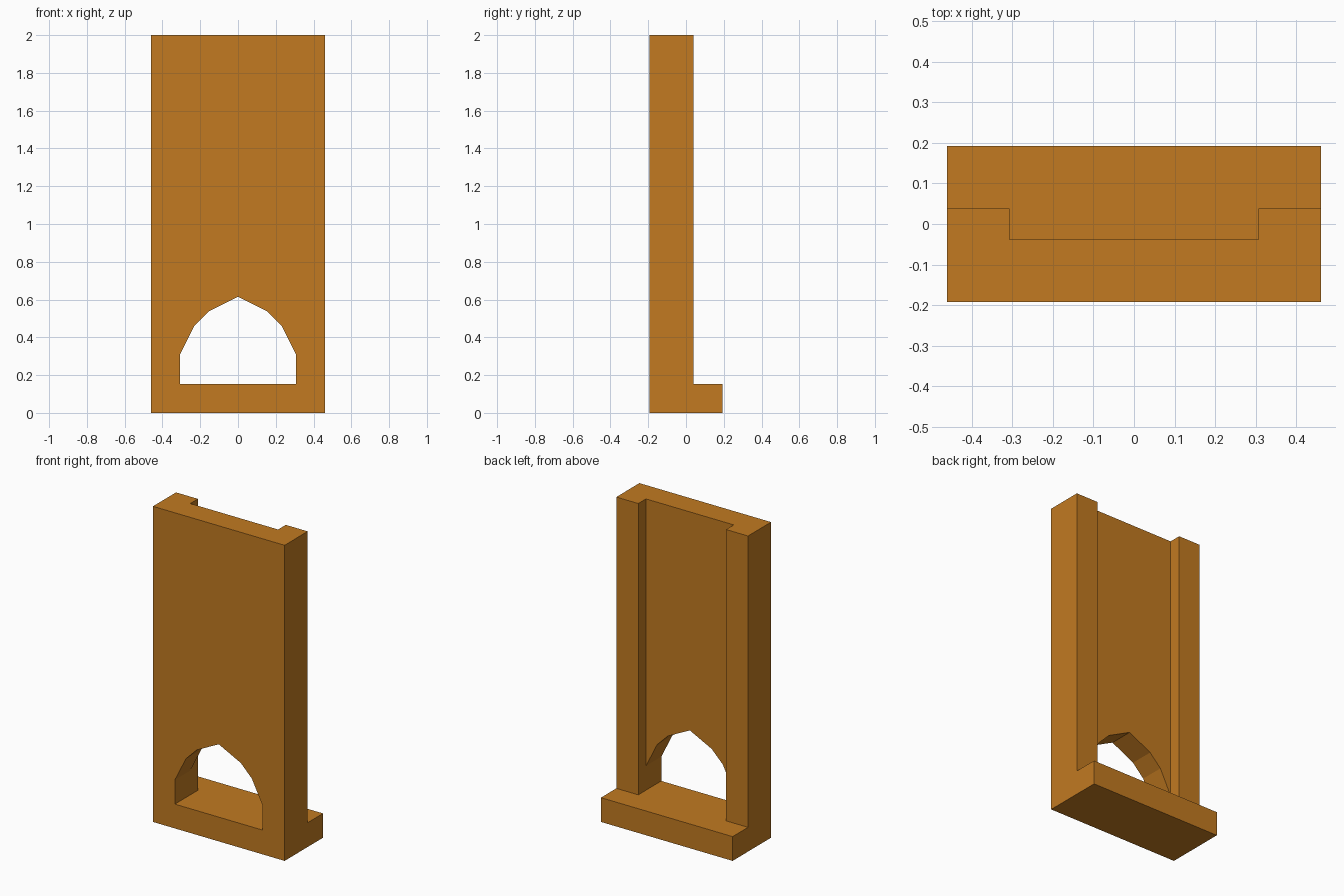
import bpy
import bmesh
from mathutils import Vector

if "Cube" in bpy.data.objects:
    bpy.data.objects.remove(bpy.data.objects["Cube"])

U = 2 / 26  # the model sits on a regular grid, 26 units tall

mat = bpy.data.materials.new("warm_orange_wood")
mat.diffuse_color = (0.539, 0.195, 0.0152, 1)
mat.use_nodes = True
mat.node_tree.nodes["Principled BSDF"].inputs["Base Color"].default_value = mat.diffuse_color


def extrude_front(name, profile, y0, y1):
    """Extrude an (x, z) outline in grid units from y0 to y1."""
    bm = bmesh.new()
    face = bm.faces.new([bm.verts.new((x * U, y0 * U, z * U)) for x, z in profile])
    res = bmesh.ops.extrude_face_region(bm, geom=[face], use_keep_orig=True)
    moved = [g for g in res["geom"] if isinstance(g, bmesh.types.BMVert)]
    bmesh.ops.translate(bm, verts=moved, vec=Vector((0, (y1 - y0) * U, 0)))
    bmesh.ops.recalc_face_normals(bm, faces=bm.faces)
    mesh = bpy.data.meshes.new(name)
    bm.to_mesh(mesh)
    bm.free()
    mesh.materials.append(mat)
    obj = bpy.data.objects.new(name, mesh)
    bpy.context.collection.objects.link(obj)
    return obj


def rect(x0, x1, z0, z1):
    return [(x0, z0), (x1, z0), (x1, z1), (x0, z1)]


# Base slab, deeper than the wall
extrude_front("base", rect(-6, 6, 0, 2), -2.5, 2.5)

# Wall panel with the faceted arch opening reaching down to the base
arch_side = [(4, 2), (4, 4), (3, 6), (2, 7)]
arch = [(-x, z) for x, z in arch_side] + [(0, 8)] + arch_side[::-1]
extrude_front("arched_wall", [(-6, 26), (-6, 2)] + arch + [(6, 2), (6, 26)], -2.5, -0.5)

# Rails up both back edges
rails = extrude_front("back_rails", rect(4, 6, 2, 26), -0.5, 0.5)
rails.modifiers.new("mirror", "MIRROR").use_axis[0] = True
